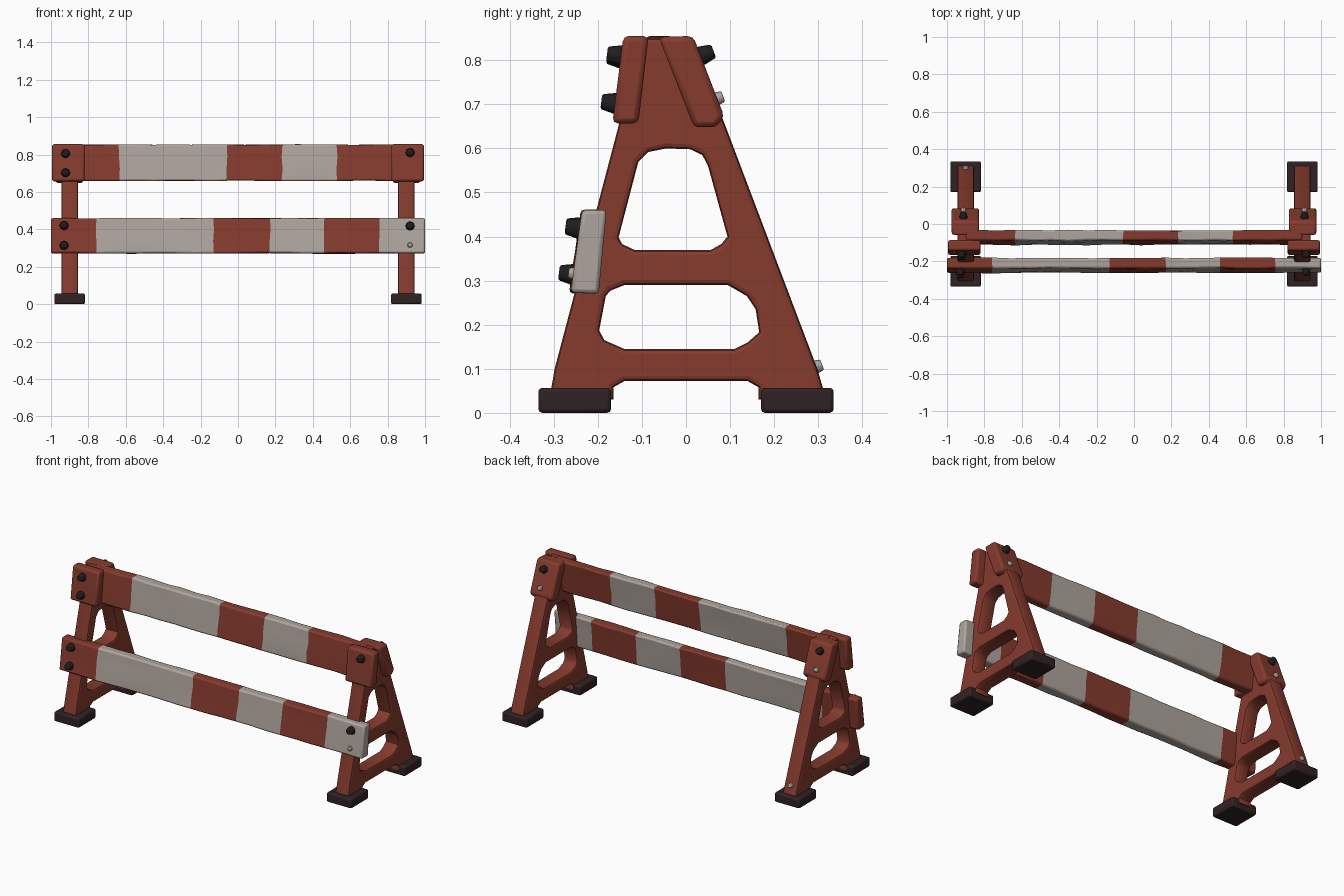
import bpy, bmesh, math, random
from mathutils import Vector

if "Cube" in bpy.data.objects:
    bpy.data.objects.remove(bpy.data.objects["Cube"])

random.seed(4)


def material(name, rgb):
    m = bpy.data.materials.new(name)
    m.diffuse_color = (*rgb, 1)
    m.use_nodes = True
    m.node_tree.nodes["Principled BSDF"].inputs["Base Color"].default_value = m.diffuse_color
    return m


RED = material("worn red", (0.235, 0.043, 0.027))
WHITE = material("dirty white", (0.42, 0.37, 0.335))
RUBBER = material("dark rubber", (0.030, 0.016, 0.017))
BOLT = material("black bolt", (0.015, 0.012, 0.013))


def finish(ob, bevel=0.0, segments=2):
    bpy.context.view_layer.objects.active = ob
    ob.select_set(True)
    bpy.ops.object.shade_smooth_by_angle(angle=math.radians(40))
    ob.select_set(False)
    if bevel:
        b = ob.modifiers.new("worn edges", 'BEVEL')
        b.width, b.segments, b.limit_method = bevel, segments, 'ANGLE'
        b.angle_limit = math.radians(40)
    return ob


def prism(name, profile, stations, mats, bands=None, bevel=0.01, jitter=0.0):
    """Sweep a (y, z) profile along x; bands gives a material per span."""
    bm = bmesh.new()
    rings = []
    for i, x in enumerate(stations):
        ring = []
        for y, z in profile:
            j = jitter if 0 < i < len(stations) - 1 else 0
            ring.append(bm.verts.new((x + random.uniform(-j, j),
                                      y + random.uniform(-j, j),
                                      z + random.uniform(-j, j) * 0.6)))
        rings.append(ring)
    n = len(profile)
    for i in range(len(rings) - 1):
        for k in range(n):
            f = bm.faces.new((rings[i][k], rings[i][(k + 1) % n],
                              rings[i + 1][(k + 1) % n], rings[i + 1][k]))
            f.material_index = bands[i] if bands else 0
    for ring, idx in ((rings[0], 0), (rings[-1], -1)):
        f = bm.faces.new(ring)
        f.material_index = bands[idx] if bands else 0
    bmesh.ops.recalc_face_normals(bm, faces=bm.faces)
    me = bpy.data.meshes.new(name)
    bm.to_mesh(me)
    bm.free()
    for m in mats:
        me.materials.append(m)
    ob = bpy.data.objects.new(name, me)
    bpy.context.collection.objects.link(ob)
    return finish(ob, bevel)


def striped_rail(name, corners, stripes):
    """stripes: x boundaries, colours alternate starting with red."""
    (y0, z0), (y1, z1), (y2, z2), (y3, z3) = corners
    # front and back faces get two extra points so they can be dented
    prof = []
    for a, b, parts in ((corners[0], corners[1], 3), (corners[1], corners[2], 1),
                        (corners[2], corners[3], 3), (corners[3], corners[0], 1)):
        for t in range(parts):
            prof.append((a[0] + (b[0] - a[0]) * t / parts, a[1] + (b[1] - a[1]) * t / parts))
    xs, bands = [stripes[0]], []
    for i in range(len(stripes) - 1):
        a, b = stripes[i], stripes[i + 1]
        parts = max(2, round((b - a) / 0.1))
        for p in range(1, parts + 1):
            xs.append(a + (b - a) * p / parts)
            bands.append(i % 2)
    return prism(name, prof, xs, (RED, WHITE), bands, 0.009, 0.0035)


def peg(name, pos, direction, r1, r2, depth, mat):
    """Hexagonal bolt head or hole plug standing on a surface."""
    d = Vector(direction).normalized()
    bpy.ops.mesh.primitive_cone_add(vertices=8, radius1=r1, radius2=r2, depth=depth,
                                    location=Vector(pos) + d * depth * 0.4,
                                    rotation=d.to_track_quat('Z', 'Y').to_euler())
    ob = bpy.context.object
    ob.name = name
    ob.data.materials.append(mat)
    return finish(ob, min(0.005, depth * 0.2))


# A-shaped end frame: outline with two windows, extruded with rounded edges
OUTLINE = [(-0.31, 0.03), (-0.165, 0.03), (-0.165, 0.058), (-0.14, 0.072), (0.14, 0.072),
           (0.165, 0.058), (0.165, 0.03), (0.318, 0.03), (0.298, 0.10), (0.088, 0.655),
           (0.01, 0.85), (-0.125, 0.85), (-0.152, 0.655), (-0.298, 0.10)]
UPPER = [(-0.153, 0.398), (-0.145, 0.383), (-0.115, 0.369), (0.055, 0.369), (0.08, 0.383),
         (0.094, 0.40), (0.05, 0.56), (0.037, 0.585), (0.01, 0.598), (-0.045, 0.600),
         (-0.085, 0.592), (-0.108, 0.57)]
LOWER = [(-0.197, 0.187), (-0.185, 0.165), (-0.14, 0.145), (0.11, 0.145), (0.14, 0.16),
         (0.166, 0.183), (0.158, 0.235), (0.138, 0.265), (0.095, 0.290), (-0.14, 0.290),
         (-0.172, 0.277), (-0.182, 0.265)]


def end_frame(name, x):
    cu = bpy.data.curves.new(name, 'CURVE')
    cu.dimensions, cu.fill_mode = '2D', 'BOTH'
    cu.extrude, cu.bevel_depth, cu.bevel_resolution = 0.033, 0.011, 1
    cu.offset = -0.011
    for pts in (OUTLINE, UPPER, LOWER):
        s = cu.splines.new('POLY')
        s.points.add(len(pts) - 1)
        for p, (y, z) in zip(s.points, pts):
            p.co = (y, z, 0, 1)
        s.use_cyclic_u = True
    ob = bpy.data.objects.new(name, cu)
    bpy.context.collection.objects.link(ob)
    ob.rotation_euler = (math.pi / 2, 0, math.pi / 2)
    ob.location.x = x
    bpy.ops.object.select_all(action='DESELECT')
    bpy.context.view_layer.objects.active = ob
    ob.select_set(True)
    bpy.ops.object.convert(target='MESH')
    ob = bpy.context.object
    ob.data.materials.clear()
    ob.data.materials.append(RED)
    return finish(ob)


FRONT_N = (0, -0.99, 0.13)
BACK_N = (0, 0.935, 0.354)
for side, s in (("left", -1), ("right", 1)):
    end_frame(side + "_end_frame", s * 0.90)
    # clamp plates in front of and behind the frame top
    prism(side + "_front_clamp", [(-0.142, 0.855), (-0.085, 0.855), (-0.108, 0.657), (-0.167, 0.657)],
          sorted((s * 0.82, s * 0.995)), (RED,), bevel=0.012)
    prism(side + "_back_clamp", [(-0.062, 0.853), (0.016, 0.855), (0.087, 0.672), (0.068, 0.648), (0.018, 0.648)],
          sorted((s * 0.828, s * 0.975)), (RED,), bevel=0.012)
    # rubber feet
    for end, e in (("front", -1), ("back", 1)):
        y0, y1 = sorted((e * 0.17, e * 0.335))
        prism(f"{side}_{end}_foot", [(y0, 0), (y1, 0), (y1, 0.057), (y0, 0.057)],
              sorted((s * 0.818, s * 0.982)), (RUBBER,), bevel=0.009)
    # back bolt and the empty bolt hole below it
    peg(side + "_back_bolt", (s * 0.912, 0.034, 0.81), BACK_N, 0.024, 0.017, 0.034, BOLT)
    peg(side + "_back_hole", (s * 0.912, 0.071, 0.713), BACK_N, 0.016, 0.013, 0.016, WHITE)
peg("left_leg_hole", (-0.90, 0.297, 0.105), BACK_N, 0.016, 0.013, 0.014, WHITE)

# striped rails
striped_rail("upper_rail", [(-0.113, 0.659), (-0.088, 0.853), (-0.032, 0.853), (-0.057, 0.659)],
             [-0.90, -0.635, -0.06, 0.235, 0.53, 0.90])
striped_rail("lower_rail", [(-0.262, 0.273), (-0.236, 0.460), (-0.180, 0.460), (-0.198, 0.270)],
             [-1.0, -0.76, -0.13, 0.17, 0.46, 0.755, 1.0])

# front bolts, with some missing on the right
for i, (x, y, z) in enumerate([(-0.922, -0.147, 0.805), (-0.922, -0.160, 0.702), (0.92, -0.147, 0.81),
                               (-0.93, -0.241, 0.42), (-0.93, -0.256, 0.314), (0.92, -0.241, 0.418)]):
    peg(f"front_bolt_{i + 1}", (x, y, z), FRONT_N, 0.026, 0.018, 0.036, BOLT)
peg("front_rail_hole", (0.92, -0.256, 0.316), FRONT_N, 0.015, 0.012, 0.012, WHITE)
